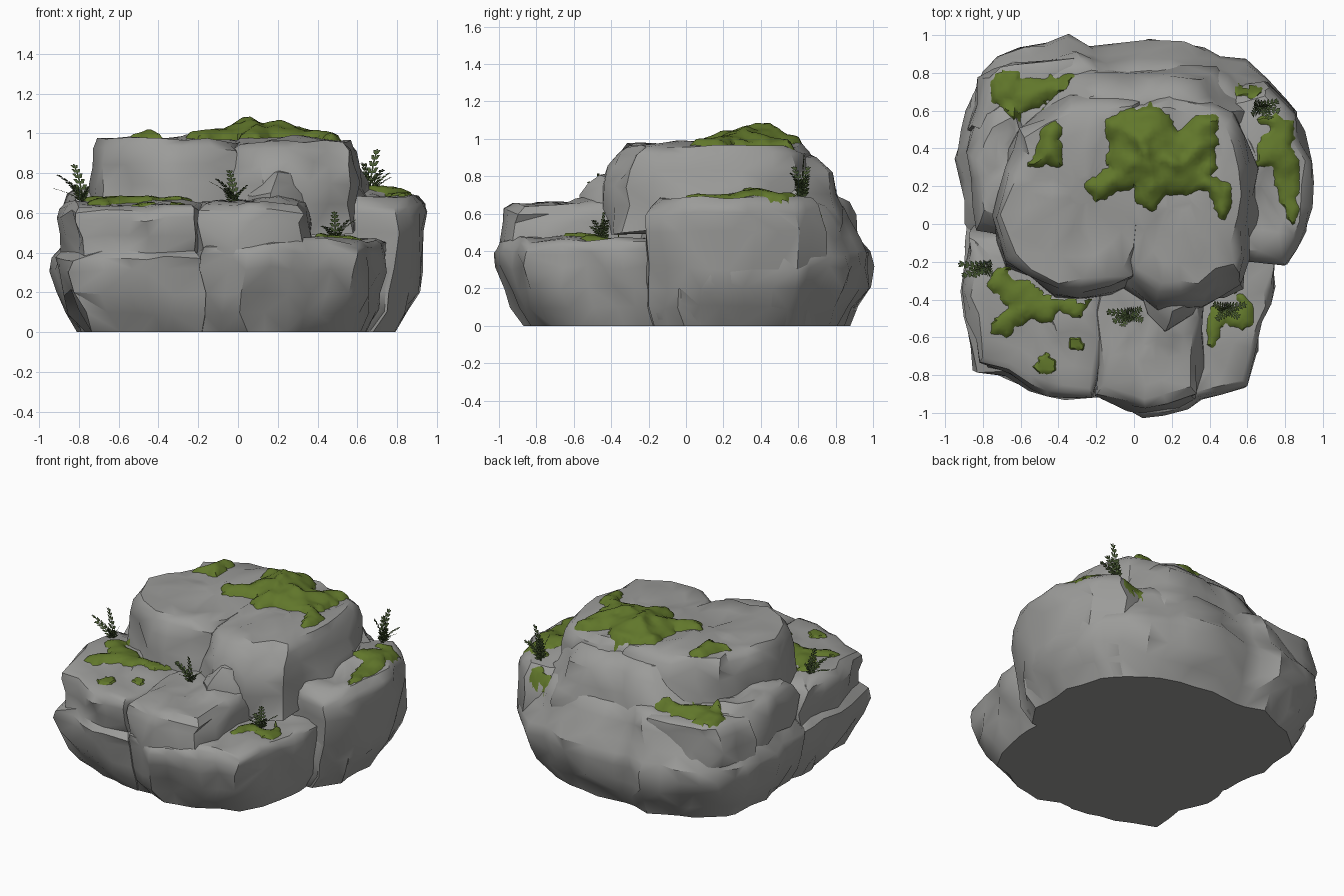
import bpy, bmesh, math
from random import seed, random, uniform
from mathutils import Vector, noise
from mathutils.bvhtree import BVHTree
from mathutils.geometry import intersect_point_line

seed(7)
cube = bpy.data.objects.get("Cube")
if cube:
    bpy.data.objects.remove(cube, do_unlink=True)

def material(name, rgb):
    m = bpy.data.materials.new(name)
    m.use_nodes = True
    m.diffuse_color = (*rgb, 1)
    m.node_tree.nodes["Principled BSDF"].inputs["Base Color"].default_value = (*rgb, 1)
    return m

STONE = material("grey_stone", (0.33, 0.33, 0.32))
MOSS = material("olive_moss", (0.12, 0.185, 0.024))
FERN = material("dark_fern_green", (0.07, 0.11, 0.035))

def finish(name, bm, mat, angle):
    """Turn a bmesh into a shaded object."""
    mesh = bpy.data.meshes.new(name)
    bm.to_mesh(mesh)
    bm.free()
    mesh.materials.append(mat)
    obj = bpy.data.objects.new(name, mesh)
    bpy.context.collection.objects.link(obj)
    bpy.ops.object.select_all(action="DESELECT")
    obj.select_set(True)
    bpy.context.view_layer.objects.active = obj
    bpy.ops.object.shade_smooth_by_angle(angle=math.radians(angle))
    return obj

def resample(outline, step):
    """Divide a closed 2D outline into short, even edges."""
    pts = [Vector(p) for p in outline]
    out = []
    for a, b in zip(pts, pts[1:] + pts[:1]):
        n = max(1, round((b - a).length / step))
        out += [a.lerp(b, i / n) for i in range(n)]
    return out

def weather(p):
    """Chip the stone surface, keeping the underside flat."""
    d = noise.noise_vector(p * 3.5) * 0.04 + noise.noise_vector(p * 7) * 0.045
    d.z *= 0.6 if p.z > 0 else 0
    return p + d

# Shared undercut of the stones that rest on the ground: height, scale
FOOT = [(0, 0.86), (0.1, 0.925), (0.2, 0.975), (0.31, 1)]
rocks = []

def rock(name, outline, tops, grounded=True):
    pts = resample(outline, 0.13)
    n = len(pts)
    mid = sum(pts, Vector((0, 0))) / n
    layers = [(z, [p * g for p in pts]) for z, g in FOOT] if grounded else []
    top, size = tops[-1]
    tops = tops + [(top + 0.015 * (1 - f), size * f) for f in (0.75, 0.45, 0.2)]
    layers += [(z, [mid.lerp(p, s) for p in pts]) for z, s in tops]
    bm = bmesh.new()
    rings = [[bm.verts.new(weather(Vector((*p, z)))) for p in ring] for z, ring in layers]
    bm.faces.new(rings[0])
    bm.faces.new(rings[-1])
    for i in range(n):
        j = (i + 1) % n
        for low, high in zip(rings, rings[1:]):
            # Random diagonals give the broken facets
            a, b, c, d = low[i], low[j], high[j], high[i]
            if random() < 0.5:
                a, b, c, d = b, c, d, a
            bm.faces.new((a, b, c))
            bm.faces.new((a, c, d))
    bmesh.ops.recalc_face_normals(bm, faces=bm.faces)
    rocks.append(finish(name, bm, STONE, 38))

# Lower stones
rock("back_base_stone",
     [(-.94, .35), (-.9, .6), (-.82, .78), (-.7, .9), (-.36, 1), (-.13, .94), (.06, .98),
      (.24, .96), (.6, .86), (.7, .75), (.85, .6), (.93, .35), (.9, 0), (.77, -.2),
      (.4, -.3), (-.4, -.3), (-.82, -.15), (-.9, 0)],
     [(.38, .99), (.46, .92), (.58, .86), (.65, .79), (.69, .68)])
rock("front_left_stone",
     [(-.88, 0), (-.91, -.35), (-.83, -.77), (-.55, -.87), (-.35, -.94), (-.2, -.93),
      (-.13, -.5), (-.13, -.1)],
     [(.37, 1.01), (.4, .91), (.48, .92), (.57, .95), (.62, .92), (.645, .84)])
rock("front_right_stone",
     [(-.2, -.2), (-.2, -.92), (.05, -1), (.25, -.96), (.45, -.87), (.58, -.84),
      (.66, -.68), (.73, -.4), (.74, -.2), (.6, 0)],
     [(.39, 1), (.435, .98), (.46, .9)])
rock("front_center_stone",
     [(-.22, -.2), (-.23, -.6), (-.2, -.9), (-.05, -.98), (.05, -.99), (.2, -.96),
      (.33, -.92), (.37, -.6), (.37, -.2)],
     [(.3, .97), (.43, .99), (.55, .98), (.61, .96), (.65, .86)], False)
rock("right_shoulder_stone",
     [(.5, -.2), (.78, -.2), (.9, -.02), (.93, .35), (.85, .6), (.7, .74), (.45, .7),
      (.4, .2)], [(.5, 1), (.6, .98), (.64, .95), (.68, .84)])

# Upper stones
rock("left_shoulder_stone",
     [(-.82, 0), (-.88, .35), (-.8, .6), (-.6, .68), (-.5, .3), (-.55, -.1)],
     [(.45, 1.06), (.6, 1), (.68, .92), (.72, .75)], False)
rock("back_left_ledge_stone",
     [(-.84, .5), (-.79, .76), (-.62, .86), (-.34, .85), (-.2, .75), (-.3, .4)],
     [(.4, 1.1), (.5, 1.06), (.6, 1.01), (.65, .97), (.67, .86)], False)
rock("back_slope_stone",
     [(-.6, .45), (-.4, .78), (-.1, .82), (.1, .84), (.42, .8), (.62, .6), (.4, .2),
      (-.4, .2)], [(.45, 1.14), (.55, 1.06), (.64, 1), (.72, .9), (.83, .78), (.9, .6)], False)
rock("upper_left_stone",
     [(-.73, .05), (-.66, -.2), (-.42, -.37), (-.13, -.36), (0, -.28), (.1, .2),
      (.05, .7), (-.35, .68), (-.62, .5)],
     [(.5, 1.06), (.64, 1.04), (.74, 1.01), (.84, .99), (.92, .95), (.965, .87)], False)
rock("upper_right_stone",
     [(-.03, -.3), (.1, -.42), (.35, -.4), (.55, -.3), (.62, 0), (.63, .3), (.53, .58),
      (.2, .7), (-.1, .68), (-.12, .1)],
     [(.5, 1.07), (.64, 1.04), (.74, 1.01), (.84, .98), (.92, .92), (.965, .83)], False)
rock("leaning_front_stone",
     [(.02, -.3), (.06, -.46), (.15, -.54), (.3, -.47), (.37, -.32), (.2, -.2)],
     [(.55, 1.1), (.68, 1), (.74, .75), (.79, .4)], False)

# Ground lookup on the finished stones
verts, polys = [], []
for r in rocks:
    polys += [[len(verts) + i for i in f.vertices] for f in r.data.polygons]
    verts += [v.co.copy() for v in r.data.vertices]
tree = BVHTree.FromPolygons(verts, polys)

def ground(p):
    hit = tree.ray_cast(Vector((p[0], p[1], 3)), Vector((0, 0, -1)))[0]
    return hit.z if hit else 0

def depth_inside(p, pts):
    """Distance from the outline, negative outside it."""
    inside, near = False, 9
    for a, b in zip(pts, pts[1:] + pts[:1]):
        if (a.y > p.y) != (b.y > p.y) and p.x < a.x + (p.y - a.y) / (b.y - a.y) * (b.x - a.x):
            inside = not inside
        t = intersect_point_line(p, a, b)[1]
        near = min(near, (p - a.lerp(b, min(max(t, 0), 1))).length)
    return near if inside else -near

def moss(name, height, outline, step=0.022):
    """Drape a ragged cushion over the stones."""
    pts = [p + Vector((uniform(-.015, .015), uniform(-.015, .015)))
           for p in resample(outline, 0.04)]
    corner = Vector((min(p.x for p in pts) - step, min(p.y for p in pts) - step))
    far = Vector((max(p.x for p in pts), max(p.y for p in pts))) - corner
    cells = {}
    for i in range(int(far.x / step) + 2):
        for j in range(int(far.y / step) + 2):
            p = corner + Vector((i + uniform(-.25, .25), j + uniform(-.25, .25))) * step
            cells[i, j] = p, depth_inside(p, pts), ground(p)
    deepest = max(d for _, d, _ in cells.values())
    inner = sorted(z for _, d, z in cells.values() if d > 0)
    base = inner[len(inner) // 2]
    bm = bmesh.new()
    grid = {}
    for key, (p, d, z) in cells.items():
        if base - 0.1 < z < base + 0.1:
            bump = 1 + 0.4 * noise.noise(Vector((*p, 0)) * 12)
            lift = 0.01 + height * (d / deepest) ** 0.7 * bump if d > 0 else -0.012
            grid[key] = bm.verts.new((*p, min(z, base + 0.05) + lift)), d > 0
    for i, j in grid:
        quad = [grid.get(k) for k in ((i, j), (i + 1, j), (i + 1, j + 1), (i, j + 1))]
        if all(quad) and any(inside for _, inside in quad):
            bm.faces.new([v for v, _ in quad])
    bmesh.ops.delete(bm, geom=[v for v in bm.verts if not v.link_faces], context="VERTS")
    bmesh.ops.triangulate(bm, faces=bm.faces)
    finish(name, bm, MOSS, 50)

# Moss cushions
moss("summit_moss", .09,
     [(-.27, .2), (-.14, .3), (-.13, .42), (-.15, .56), (-.05, .6), (.07, .63), (.18, .57),
      (.24, .48), (.32, .56), (.44, .58), (.43, .4), (.42, .26), (.53, .2), (.5, .03),
      (.43, .06), (.4, .17), (.27, .17), (.17, .15), (.1, .06), (.02, .12), (0, .2),
      (-.15, .13), (-.23, .14)])
moss("front_left_moss", .025,
     [(-.74, -.22), (-.68, -.24), (-.66, -.3), (-.55, -.3), (-.48, -.37), (-.25, -.36),
      (-.22, -.4), (-.3, -.5), (-.4, -.47), (-.45, -.53), (-.55, -.51), (-.65, -.58),
      (-.76, -.6), (-.75, -.52), (-.65, -.45), (-.78, -.33)])
moss("right_ledge_moss", .02,
     [(.65, .56), (.72, .5), (.65, .42), (.65, .32), (.75, .3), (.78, .12), (.83, 0),
      (.87, .1), (.88, .3), (.84, .42), (.86, .54), (.75, .57)])
moss("back_ledge_moss", .03,
     [(-.73, .8), (-.62, .8), (-.58, .75), (-.45, .77), (-.33, .8), (-.33, .73), (-.42, .66),
      (-.55, .62), (-.63, .55), (-.72, .62), (-.76, .68)])
moss("upper_left_moss", .035,
     [(-.49, .53), (-.39, .52), (-.38, .4), (-.39, .28), (-.45, .32), (-.57, .3), (-.5, .4)])
moss("front_right_moss", .015,
     [(.4, -.43), (.54, -.45), (.56, -.38), (.63, -.4), (.62, -.55), (.45, -.54), (.44, -.66),
      (.39, -.65)])
for name, x, y, rx, ry in (("back_right_moss", .6, .71, .09, .045),
                           ("front_moss_spot", -.47, -.75, .055, .055),
                           ("front_moss_dot", -.31, -.64, .05, .045)):
    turns = [math.tau * i / 9 for i in range(9)]
    moss(name, .001, [(x + rx * math.cos(a), y + ry * math.sin(a)) for a in turns], 0.016)

def fern(name, x, y, height, lean, count):
    """Arching fronds with paired, tapering leaflets."""
    root = Vector((x, y, ground((x, y)) - 0.01))
    bm = bmesh.new()
    for k in range(count):
        a = math.tau * (k / count + 0.25) + uniform(-.3, .3)
        out = Vector((math.cos(a), math.sin(a) * .6, 0))
        side = Vector((-out.y, out.x, 0)).normalized()
        tall = height * (uniform(.35, .75) if k else 1)
        reach = out * (uniform(.08, .12) if k else .02) + Vector((lean, 0, 0))
        stem = [root + reach * t ** 1.4 + Vector((0, 0, tall * t * (1.35 - 0.35 * t)))
                for t in [i / 7 for i in range(8)]]
        for i, (p, q) in enumerate(zip(stem, stem[1:])):
            w, size, along = side * 0.004, 0.042 - 0.004 * i, (q - p) * 0.8
            leaves = [(p - w, p + w, q + w, q - w)]
            if i:
                leaves += [(p, p + s * .6, p + s + along, p + s * .4 + along)
                           for s in (-side * size, side * size)]
            for leaf in leaves:
                bm.faces.new([bm.verts.new(c) for c in leaf])
    finish(name, bm, FERN, 1)

# Ferns growing from the crevices
fern("left_fern", -.78, -.23, .2, -.05, 6)
fern("center_fern", -.02, -.48, .17, -.03, 6)
fern("front_right_fern", .49, -.45, .16, 0, 5)
fern("back_right_fern", .66, .62, .25, .04, 6)
